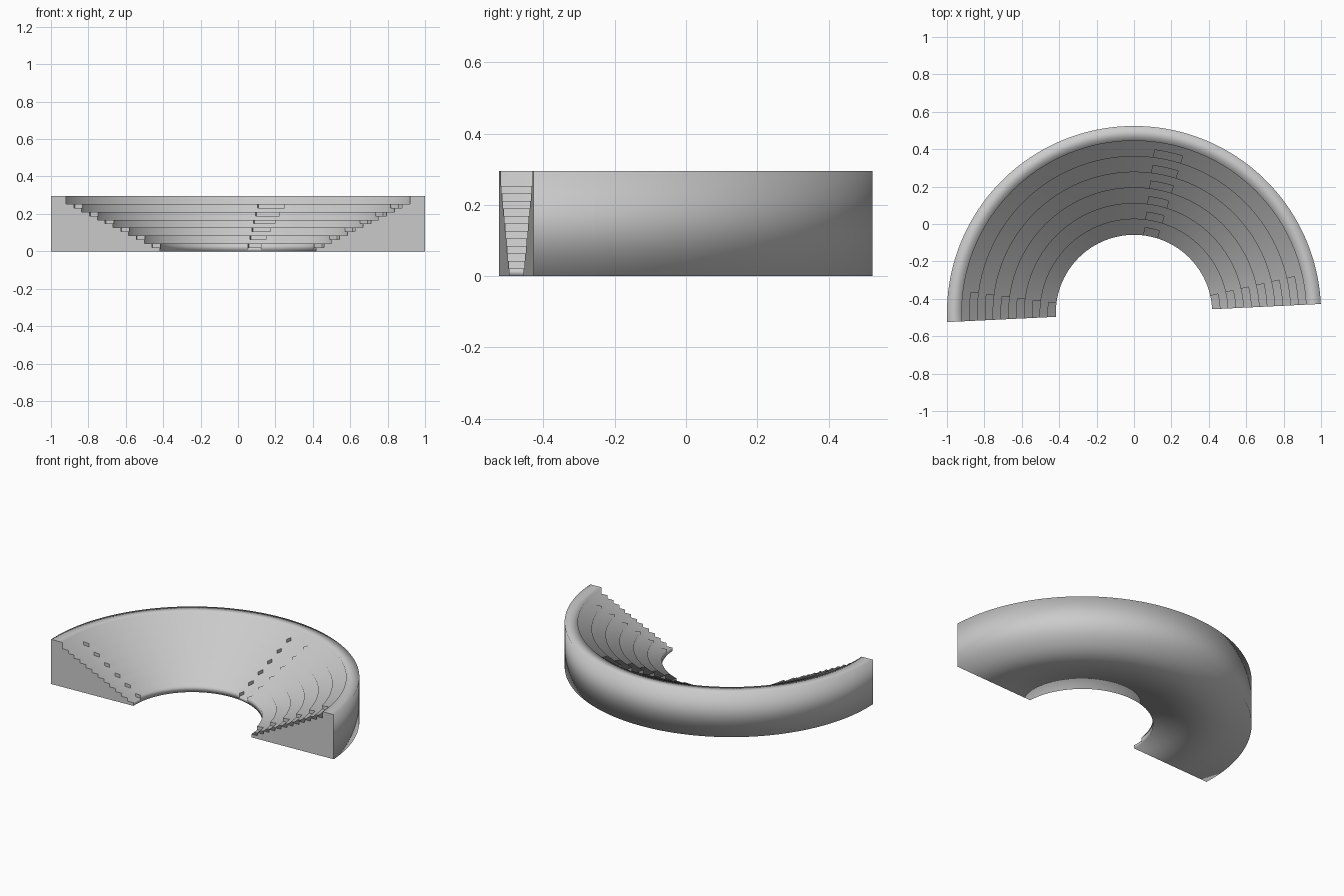
import bpy
import bmesh
from math import cos, sin, radians

if "Cube" in bpy.data.objects:
    bpy.data.objects.remove(bpy.data.objects["Cube"])

CENTRE_Y = -0.476
START = 2.78            # direction of the right-hand end, degrees
R_IN, R_OUT = 0.418, 1.0
TIERS = 7               # six seating tiers and the rim
RUN, RISE = 0.0838, 0.0421

grey = bpy.data.materials.new("light grey")
grey.use_nodes = True
colour = (0.6, 0.6, 0.6, 1)
grey.diffuse_color = colour
grey.node_tree.nodes["Principled BSDF"].inputs["Base Color"].default_value = colour


def tier_profile(half_steps):
    """Radius/height outline, from the inner foot up over the tiers and down."""
    points = [(R_IN, 0)]
    for k in range(TIERS):
        r, z = R_IN + k * RUN, k * RISE
        if half_steps and k < TIERS - 1:
            points += [(r, z + RISE / 2), (r + RUN / 2, z + RISE / 2),
                       (r + RUN / 2, z + RISE)]
        else:
            points.append((r, z + RISE))
        if k < TIERS - 1:
            points.append((r + RUN, z + RISE))
    return points + [(R_OUT, TIERS * RISE), (R_OUT, 0)]


def sweep(name, profile, a0, a1):
    """Turn the outline through an arc, with smooth sides and flat end caps."""
    bm = bmesh.new()
    steps = max(4, round((a1 - a0) / 1.25))
    rings = []
    for i in range(steps + 1):
        a = radians(START + a0 + (a1 - a0) * i / steps)
        rings.append([bm.verts.new((r * cos(a), CENTRE_Y + r * sin(a), z))
                      for r, z in profile])
    n = len(profile)
    for p, q in zip(rings, rings[1:]):
        for j in range(n):
            k = (j + 1) % n
            bm.faces.new((p[j], p[k], q[k], q[j])).smooth = True
    for ring in (rings[0], rings[-1]):
        cap = bm.faces.new(ring)
        for edge in cap.edges:
            edge.smooth = False
    bmesh.ops.recalc_face_normals(bm, faces=bm.faces)
    mesh = bpy.data.meshes.new(name)
    bm.to_mesh(mesh)
    bm.free()
    mesh.materials.append(grey)
    bpy.context.collection.objects.link(bpy.data.objects.new(name, mesh))


# Seating blocks between the aisles
for side, a0, a1 in (("right_end", 10, 70), ("left_end", 80, 170)):
    sweep("seating_" + side, tier_profile(False), a0, a1)

# Stair aisles with half-height steps cut into each tier
for place, a0 in (("right_end", 0), ("middle", 70), ("left_end", 170)):
    sweep("stair_aisle_" + place, tier_profile(True), a0, a0 + 10)
